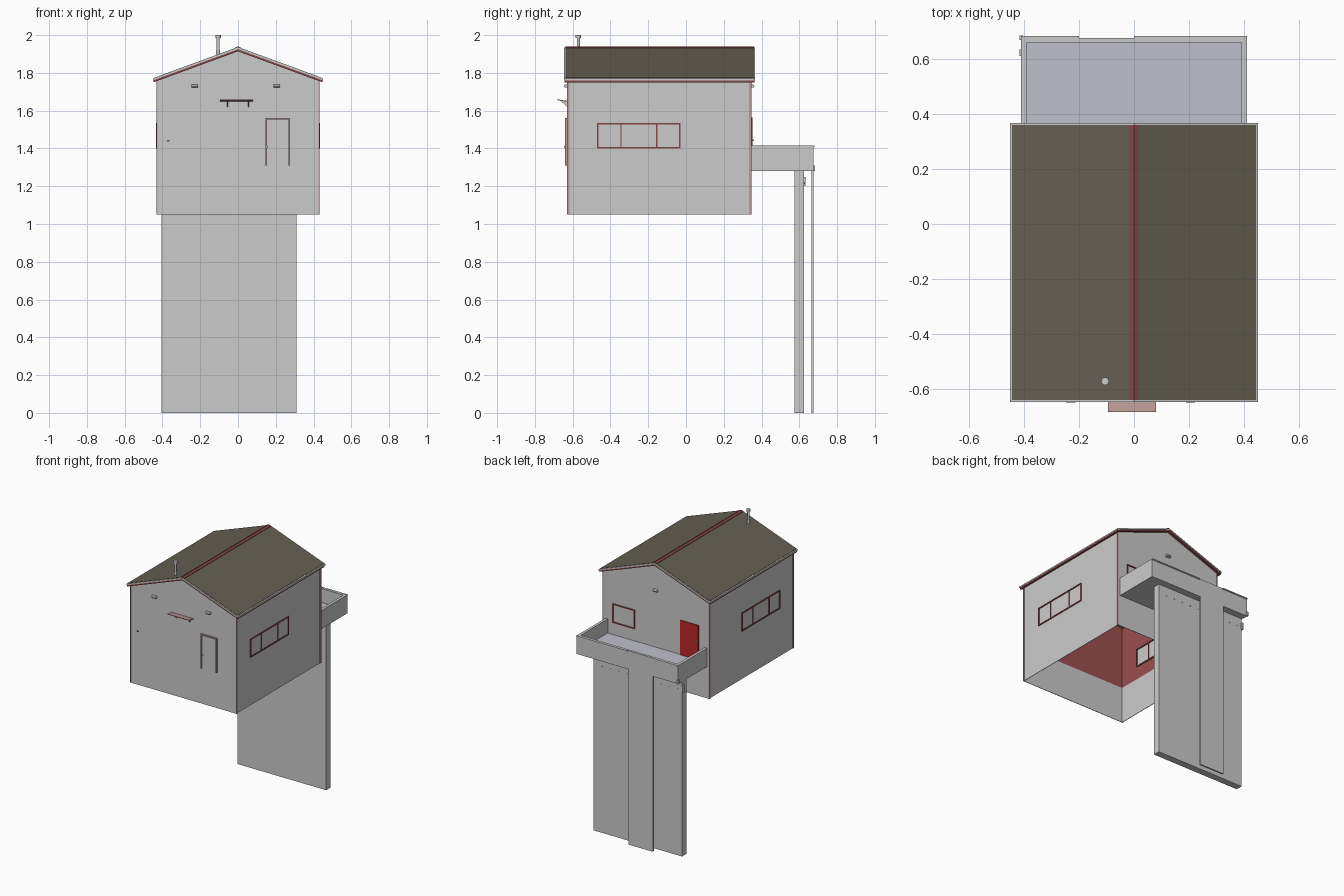
import bpy, bmesh, math
from mathutils import Matrix

if "Cube" in bpy.data.objects:
    bpy.data.objects.remove(bpy.data.objects["Cube"])


def mat(name, r, g, b):
    m = bpy.data.materials.new(name)
    m.diffuse_color = (r, g, b, 1)
    m.use_nodes = True
    m.node_tree.nodes["Principled BSDF"].inputs["Base Color"].default_value = m.diffuse_color
    return m


OLIVE = mat("roof_olive", .13, .115, .085)
TRIM = mat("trim_red", .24, .06, .06)
INNER = mat("lining_red", .33, .08, .08)
DOOR = mat("door_red", .5, .02, .02)
DECK = mat("deck_grey", .52, .53, .6)
PALE = mat("pale_trim", .5, .33, .31)


def finish(name, bm, m=None):
    me = bpy.data.meshes.new(name)
    bm.to_mesh(me)
    bm.free()
    ob = bpy.data.objects.new(name, me)
    bpy.context.collection.objects.link(ob)
    if m:
        me.materials.append(m)
    return ob


def boxes(name, items, m=None):
    """One object from boxes given as (x0, x1, y0, y1, z0, z1)."""
    bm = bmesh.new()
    for x0, x1, y0, y1, z0, z1 in items:
        t = Matrix.Translation(((x0 + x1) / 2, (y0 + y1) / 2, (z0 + z1) / 2))
        s = Matrix.Diagonal((x1 - x0, y1 - y0, z1 - z0, 1))
        bmesh.ops.create_cube(bm, size=1, matrix=t @ s)
    return finish(name, bm, m)


def prism(name, pts, axis, a, b, m=None, open_bottom=False):
    """Extrude a profile: (x, z) along y, or (y, z) along x."""
    bm = bmesh.new()
    put = (lambda p, t: (p[0], t, p[1])) if axis == "y" else (lambda p, t: (t, p[0], p[1]))
    lo = [bm.verts.new(put(p, a)) for p in pts]
    hi = [bm.verts.new(put(p, b)) for p in pts]
    bm.faces.new(lo)
    bm.faces.new(hi)
    n = len(pts)
    for i in range(n):
        j = (i + 1) % n
        bm.faces.new((lo[i], lo[j], hi[j], hi[i]))
    bmesh.ops.recalc_face_normals(bm, faces=bm.faces)
    if open_bottom:
        bm.faces.ensure_lookup_table()
        down = [f for f in bm.faces if f.normal.z < -.9]
        bmesh.ops.delete(bm, geom=down, context="FACES_ONLY")
    return finish(name, bm, m)


def tube(name, items, m=None, along_y=False):
    """Stacked cylinders given as (x, y, z, radius, length)."""
    bm = bmesh.new()
    rot = Matrix.Rotation(math.pi / 2, 4, "X") if along_y else Matrix()
    for x, y, z, r, h in items:
        bmesh.ops.create_cone(bm, cap_ends=True, segments=16, radius1=r, radius2=r,
                              depth=h, matrix=Matrix.Translation((x, y, z)) @ rot)
    ob = finish(name, bm, m)
    for p in ob.data.polygons:
        p.use_smooth = len(p.vertices) == 4
    return ob


# House shell, open underneath, with a red lining on the upper storey
def house(name, inset, z0, m=None):
    w, e, a = .427 - inset, 1.765 - inset, 1.917 - inset
    return prism(name, [(-w, z0), (w, z0), (w, e), (0, a), (-w, e)], "y",
                 -.63 + inset, .345 - inset, m, open_bottom=True)


walls = house("house_walls", 0, 1.05)
sol = walls.modifiers.new("thickness", "SOLIDIFY")
sol.thickness, sol.offset = .005, -1
house("upper_room_lining", .006, 1.31, INNER)

# Corner trim on the side walls
boxes("corner_trim", [(s * .428 - .003, s * .428 + .003, y, y + .013, 1.05, 1.76)
                      for s in (-1, 1) for y in (-.631, .333)], PALE)


# Roof layers follow one chevron profile
def roof_layer(name, half, top, bottom, y0, y1, m=None):
    zr, drop = 1.935, .165 * half / .45
    pts = [(-half, zr - drop + top), (0, zr + top), (half, zr - drop + top),
           (half, zr - drop + bottom), (0, zr + bottom), (-half, zr - drop + bottom)]
    prism(name, pts, "y", y0, y1, m)


roof_layer("roof_underside_boards", .447, -.01, -.021, -.642, .362, TRIM)
roof_layer("roof_edge", .45, 0, -.01, -.646, .366)
roof_layer("roof_covering", .443, .002, -.002, -.639, .359, OLIVE)
roof_layer("roof_ridge_cap", .016, .005, 0, -.639, .359, TRIM)

# Chimney pipe and cap
tube("chimney", [(-.105, -.57, 1.925, .008, .13), (-.105, -.57, 1.992, .014, .016),
                 (-.105, -.57, 1.91, .011, .02)])


# Windows: frame bars plus a pane, u runs along the wall
def window(name, place, u0, u1, z0, z1, bars):
    t = .008
    f = [(u0, u1, z0, z0 + t), (u0, u1, z1 - t, z1),
         (u0, u0 + t, z0, z1), (u1 - t, u1, z0, z1)]
    f += [(u - .003, u + .003, z0, z1) for u in bars]
    boxes(name + "_frame", [place(*q, .007) for q in f], TRIM)
    boxes(name + "_pane", [place(u0, u1, z0, z1, .002)])


def on_side(s):
    def place(a, b, c, d, out):
        p, q = sorted((s * (.427 + out), s * (.420 - out)))
        return (p, q, a, b, c, d)
    return place


def on_back(a, b, c, d, out):
    return (a, b, .338 - out, .345 + out, c, d)


for s, side in ((1, "right"), (-1, "left")):
    window(side + "_window", on_side(s), -.47, -.03, 1.40, 1.535, (-.345, -.155))
window("back_window", on_back, .17, .35, 1.40, 1.54, ())

# Front door with frame, back door
boxes("front_door_frame", [(.145, .153, -.64, -.62, 1.31, 1.56), (.267, .275, -.64, -.62, 1.31, 1.56),
                           (.145, .275, -.64, -.62, 1.552, 1.562)], PALE)
boxes("front_door", [(.153, .267, -.632, -.622, 1.31, 1.552)])
boxes("back_door", [(-.345, -.2, .337, .352, 1.30, 1.565)], DOOR)
boxes("door_handles", [(.145, .158, -.646, -.63, 1.405, 1.413),
                       (-.34, -.315, .35, .36, 1.44, 1.447)])
boxes("front_wall_switch", [(-.375, -.362, -.634, -.628, 1.437, 1.444)], TRIM)

# Awning on the front gable with two brackets
prism("awning", [(-.682, 1.656), (-.63, 1.648), (-.63, 1.652), (-.682, 1.66)], "x", -.095, .08, PALE)
for i, x in enumerate((-.055, .055)):
    prism("awning_bracket_%d" % (i + 1), [(-.63, 1.65), (-.665, 1.654), (-.63, 1.62)],
          "x", x - .003, x + .003)

# Hooded wall lamps
for name, x, y, s in (("front_lamp_left", -.23, -.63, -1), ("front_lamp_right", .205, -.63, -1),
                      ("back_lamp", 0, .345, 1)):
    prism(name, [(y, 1.722), (y, 1.739), (y + s * .014, 1.737), (y + s * .018, 1.728),
                 (y + s * .012, 1.722)], "x", x - .017, x + .017)

# Balcony slab, parapets and deck
boxes("balcony", [(-.41, .41, .345, .675, 1.28, 1.31),
                  (-.41, -.39, .345, .675, 1.31, 1.415), (.39, .41, .345, .675, 1.31, 1.415),
                  (-.39, .39, .658, .675, 1.31, 1.415)])
boxes("balcony_deck", [(-.39, .39, .346, .658, 1.308, 1.313)], DECK)
boxes("balcony_back_caps", [(-.41, -.2, .67, .681, 1.408, 1.416), (0, .41, .67, .681, 1.408, 1.416)])

# Supporting wall and the thin panel behind it
boxes("support_wall", [(-.405, .31, .575, .625, 0, 1.28)])
boxes("rear_panel", [(-.205, -.008, .664, .675, 0, 1.28)])
tube("support_bolts", [(-.37 + .068 * i, .626, 1.215, .004, .006) for i in range(10)], along_y=True)
boxes("support_brackets", [(-.416, -.402, .61, .632, 1.2, 1.25),
                           (-.416, -.402, .668, .684, 1.28, 1.31)])
